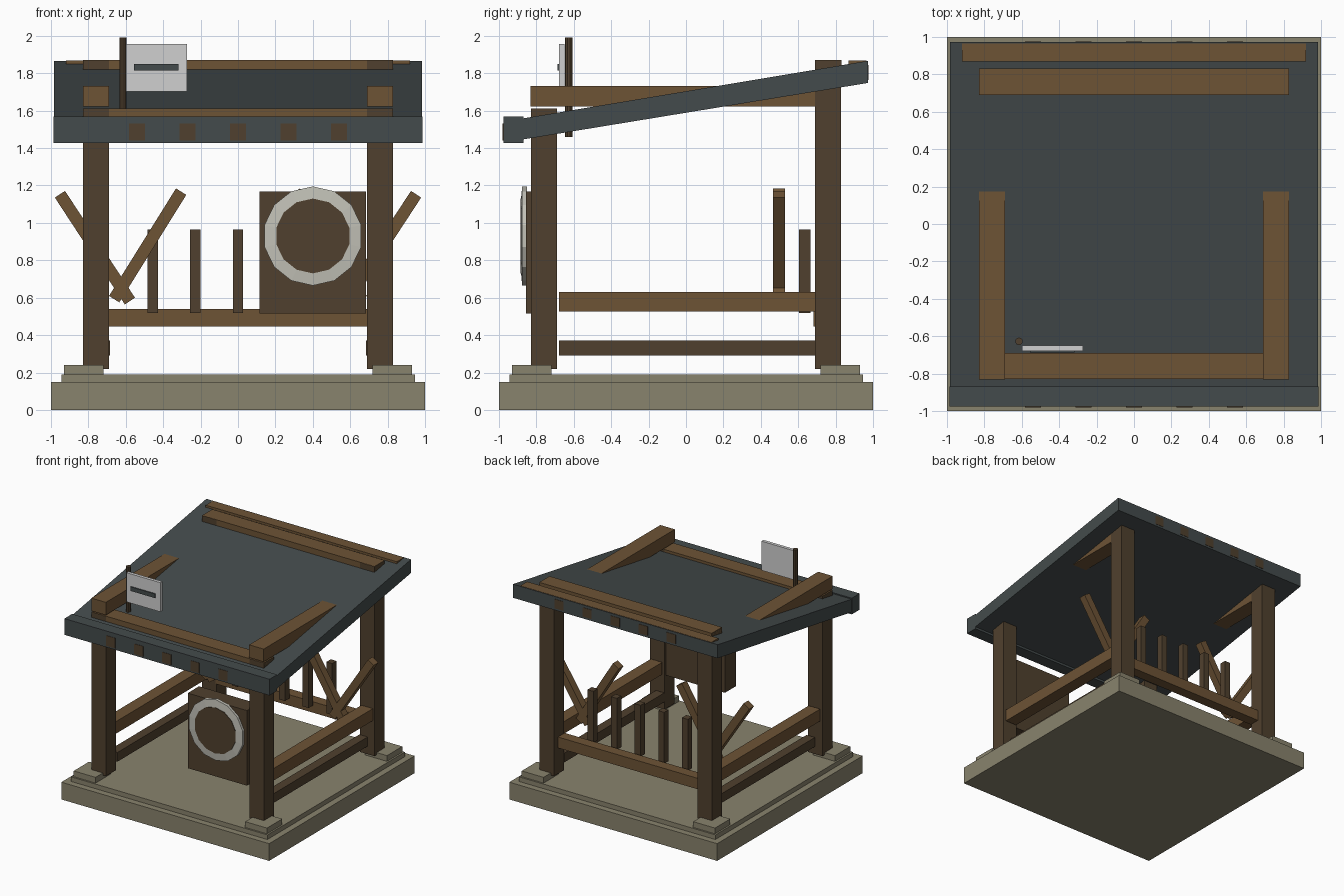
import bpy, bmesh, math
from mathutils import Matrix, Vector

if "Cube" in bpy.data.objects:
    bpy.data.objects.remove(bpy.data.objects["Cube"])


def material(name, r, g, b):
    def lin(c):
        c /= 255
        return c / 12.92 if c <= 0.04045 else ((c + 0.055) / 1.055) ** 2.4
    m = bpy.data.materials.new(name)
    m.diffuse_color = (lin(r), lin(g), lin(b), 1)
    m.use_nodes = True
    m.node_tree.nodes["Principled BSDF"].inputs["Base Color"].default_value = m.diffuse_color
    return m


STONE = material("stone", 137, 131, 109)
WOOD = material("warm_wood", 109, 83, 53)
DARK = material("dark_wood", 80, 64, 46)
SLATE = material("slate", 68, 75, 76)
WHITE = material("sign_white", 208, 208, 208)
RIM = material("pale_rim", 194, 193, 183)


def finish(name, bm, mat):
    bmesh.ops.recalc_face_normals(bm, faces=bm.faces)
    me = bpy.data.meshes.new(name)
    bm.to_mesh(me)
    bm.free()
    me.materials.append(mat)
    ob = bpy.data.objects.new(name, me)
    bpy.context.collection.objects.link(ob)
    return ob


def box(name, x, y, z, mat):
    """Box from three (low, high) ranges."""
    bm = bmesh.new()
    bmesh.ops.create_cube(bm, size=1)
    for v in bm.verts:
        v.co = Vector([(r[0] + r[1]) / 2 + c * (r[1] - r[0])
                       for r, c in zip((x, y, z), v.co)])
    return finish(name, bm, mat)


def span(s, a, b):
    return tuple(sorted((s * a, s * b)))


def prism(name, profile, x0, x1, mat):
    """Extrude a (y, z) profile along x."""
    bm = bmesh.new()
    f = bm.faces.new([bm.verts.new((x0, y, z)) for y, z in profile])
    ext = bmesh.ops.extrude_face_region(bm, geom=[f])["geom"]
    bmesh.ops.translate(bm, vec=(x1 - x0, 0, 0),
                        verts=[g for g in ext if isinstance(g, bmesh.types.BMVert)])
    return finish(name, bm, mat)


def brace(name, a, b, y, width, mat):
    """Square bar between two (x, z) points."""
    p, q = Vector((a[0], y, a[1])), Vector((b[0], y, b[1]))
    d = q - p
    bm = bmesh.new()
    bmesh.ops.create_cube(bm, size=1)
    bmesh.ops.scale(bm, vec=(width, width, d.length), verts=bm.verts)
    bmesh.ops.transform(bm, verts=bm.verts, matrix=Matrix.Translation((p + q) / 2)
                        @ Matrix.Rotation(math.atan2(d.x, d.z), 4, 'Y'))
    return finish(name, bm, mat)


def cylinder(name, radius, depth, sides, matrix, mat):
    bm = bmesh.new()
    bmesh.ops.create_cone(bm, cap_ends=True, segments=sides, radius1=radius,
                          radius2=radius, depth=depth, matrix=matrix)
    return finish(name, bm, mat)


# stone base
box("base_slab", (-1, 1), (-1, 1), (0, 0.15), STONE)
box("base_step", (-0.945, 0.945), (-0.945, 0.945), (0.15, 0.19), STONE)

# corner posts on pads
for sx in (-1, 1):
    for sy, label, top in ((-1, "front", 1.61), (1, "back", 1.868)):
        box(label + "_pad", span(sx, 0.72, 0.93), span(sy, 0.72, 0.93), (0.19, 0.24), STONE)
        box(label + "_post", span(sx, 0.69, 0.83), span(sy, 0.69, 0.83), (0.22, top), DARK)

# side rails, roof beams and crossed braces
for sx in (-1, 1):
    box("side_rail", span(sx, 0.705, 0.815), (-0.68, 0.695), (0.525, 0.63), WOOD)
    box("lower_side_rail", span(sx, 0.685, 0.765), (-0.68, 0.695), (0.29, 0.37), DARK)
    box("side_beam", span(sx, 0.69, 0.83), (-0.832, 0.70), (1.622, 1.733), WOOD)
    brace("outer_brace", (sx * 0.952, 1.153), (sx * 0.578, 0.582), 0.4975, 0.065, WOOD)
    brace("inner_brace", (sx * 0.304, 1.167), (sx * 0.662, 0.592), 0.4975, 0.065, WOOD)

# back rail and balusters
box("back_rail", (-0.695, 0.695), (0.682, 0.775), (0.445, 0.54), WOOD)
for i in range(-2, 3):
    x = i * 0.2275
    box("baluster", (x - 0.028, x + 0.028), (0.605, 0.665), (0.518, 0.965), DARK)

# sloping roof with fascia
prism("roof", [(-0.97, 1.43), (0.972, 1.748), (0.972, 1.866), (-0.97, 1.542)],
      -0.985, 0.985, SLATE)
box("front_fascia", (-0.987, 0.987), (-0.977, -0.87), (1.427, 1.568), SLATE)

# beams showing through the roof
box("front_beam", (-0.83, 0.83), (-0.829, -0.69), (1.50, 1.612), WOOD)
box("back_beam", (-0.83, 0.83), (0.691, 0.832), (1.74, 1.87), WOOD)
box("ridge_strip", (-0.92, 0.92), (0.87, 0.965), (1.78, 1.867), WOOD)

# rafter ends
for i in range(-2, 3):
    x = i * 0.27
    box("front_rafter_end", (x - 0.043, x + 0.043), (-0.980, -0.975), (1.44, 1.53), DARK)
    box("back_rafter_end", (x - 0.043, x + 0.043), (0.970, 0.975), (1.765, 1.845), DARK)

# front panel with round rimmed face
box("front_panel", (0.115, 0.685), (-0.855, -0.70), (0.515, 1.168), DARK)
face_turn = Matrix.Rotation(math.pi / 2, 4, 'X')
bm = bmesh.new()
N = 14
loops = []
for r, y in ((0.265, -0.85), (0.265, -0.876), (0.20, -0.882), (0.20, -0.85)):
    loops.append([bm.verts.new((0.4 + r * math.sin(2 * math.pi * k / N), y,
                                0.93 + r * math.cos(2 * math.pi * k / N))) for k in range(N)])
for j in range(4):
    for k in range(N):
        a, b = loops[j], loops[(j + 1) % 4]
        bm.faces.new((a[k], a[(k + 1) % N], b[(k + 1) % N], b[k]))
finish("round_rim", bm, RIM)
cylinder("round_face", 0.2, 0.035, N,
         Matrix.Translation((0.4, -0.8685, 0.93)) @ face_turn, DARK)

# sign on a pole
cylinder("sign_pole", 0.02, 0.53, 10, Matrix.Translation((-0.615, -0.627, 1.725)), DARK)
box("sign_board", (-0.60, -0.272), (-0.678, -0.65), (1.703, 1.957), WHITE)
box("sign_slot", (-0.555, -0.318), (-0.687, -0.678), (1.814, 1.85), SLATE)
